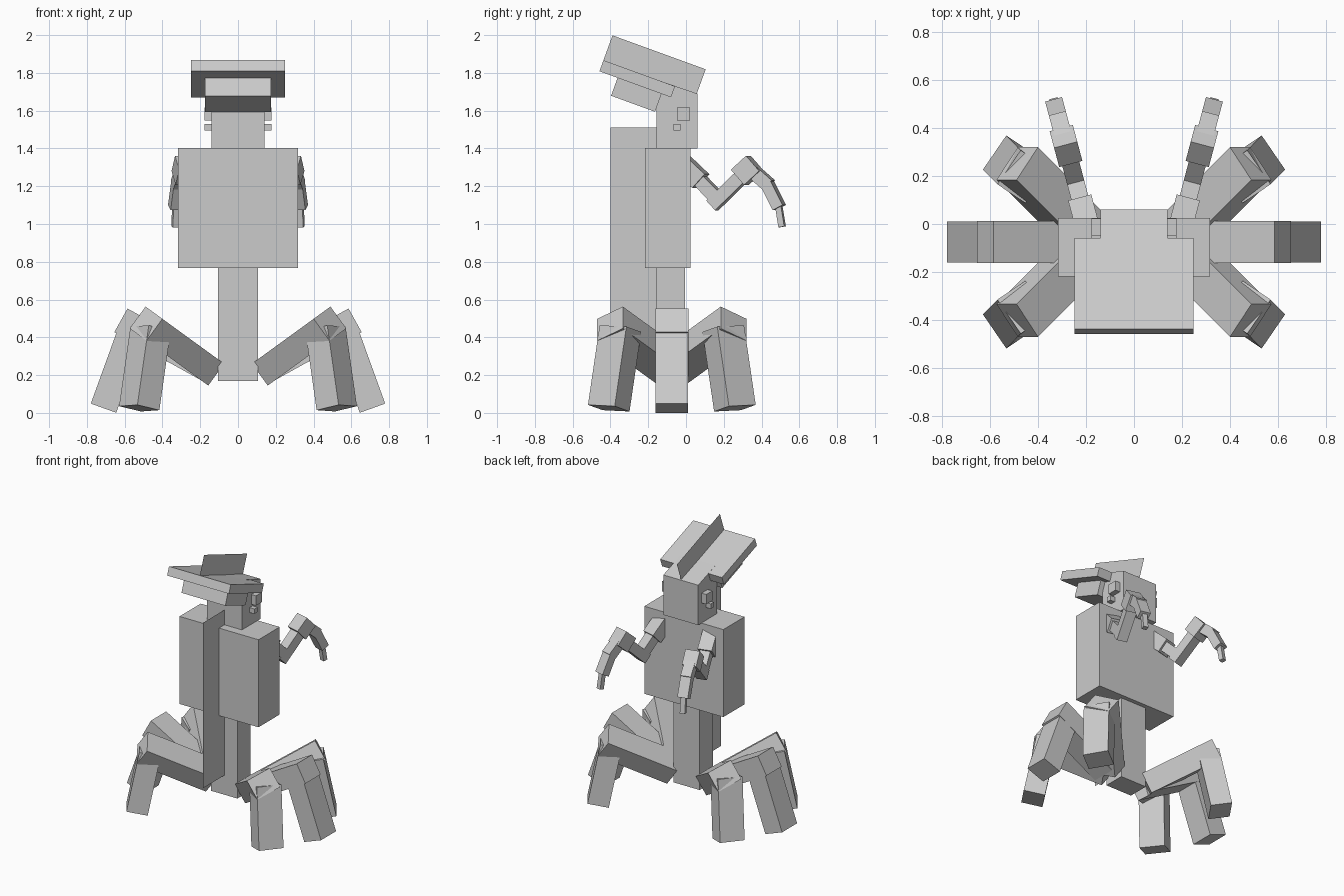
import bpy, bmesh, math
from mathutils import Vector, Matrix

cube = bpy.data.objects.get("Cube")
if cube:
    bpy.data.objects.remove(cube, do_unlink=True)

grey = bpy.data.materials.new("plain_grey")
grey.use_nodes = True
colour = (0.6, 0.6, 0.6, 1)
grey.diffuse_color = colour
grey.node_tree.nodes["Principled BSDF"].inputs["Base Color"].default_value = colour


def finish(name, bm):
    bmesh.ops.recalc_face_normals(bm, faces=bm.faces)
    mesh = bpy.data.meshes.new(name)
    bm.to_mesh(mesh)
    bm.free()
    mesh.materials.append(grey)
    obj = bpy.data.objects.new(name, mesh)
    bpy.context.collection.objects.link(obj)
    return obj


def profile(name, points, x0, x1):
    """Extrude a (y, z) outline from x0 to x1; equal values give a flat sheet."""
    bm = bmesh.new()
    face = bm.faces.new([bm.verts.new((x0, y, z)) for y, z in points])
    if x1 > x0:
        out = bmesh.ops.extrude_face_region(bm, geom=[face])["geom"]
        verts = [g for g in out if isinstance(g, bmesh.types.BMVert)]
        bmesh.ops.translate(bm, verts=verts, vec=(x1 - x0, 0, 0))
    return finish(name, bm)


def rect(y0, y1, z0, z1):
    return [(y0, z0), (y1, z0), (y1, z1), (y0, z1)]


def bar(name, start, end, width, thick, side):
    """Box running from start to end, with its width along the side direction."""
    start, end = Vector(start), Vector(end)
    along = end - start
    u = along.normalized()
    w = Vector(side)
    w = (w - u * w.dot(u)).normalized()
    frame = Matrix((w, u, w.cross(u))).transposed().to_4x4()
    frame = Matrix.Translation((start + end) / 2) @ frame
    size = Matrix.Diagonal((width, along.length, thick, 1))
    bm = bmesh.new()
    bmesh.ops.create_cube(bm, size=1, matrix=frame @ size)
    return finish(name, bm)


# Trunk
profile("torso", rect(-0.218, 0.025, 0.767, 1.402), -0.317, 0.317)
profile("lower_stem", rect(-0.157, -0.005, 0.17, 0.78), -0.105, 0.105)
profile("back_sheet", rect(-0.4, -0.157, 0.31, 1.51), 0, 0)

# Head and eyes
profile("head", [(-0.155, 1.4), (0.06, 1.4), (0.06, 1.69), (-0.155, 1.764)], -0.14, 0.14)
for side, s in (("left", 1), ("right", -1)):
    a, b = sorted((s * 0.13, s * 0.178))
    profile(side + "_large_eye", rect(-0.048, 0.022, 1.547, 1.618), a, b)
    profile(side + "_small_eye", rect(-0.066, -0.03, 1.494, 1.53), a, b)


# Sloping head plate, its underside block and its crest
def sloped(t0, t1, n0, n1):
    c, s = math.cos(math.radians(20)), math.sin(math.radians(20))
    return [(-0.437 + t * c + n * s, 1.867 - t * s + n * c)
            for t, n in ((t0, n0), (t1, n0), (t1, n1), (t0, n1))]


profile("head_plate", sloped(0, 0.403, -0.062, 0), -0.248, 0.248)
profile("head_underblock", sloped(0.102, 0.35, -0.163, -0.062), -0.176, 0.176)
profile("head_crest", sloped(0, 0.525, 0, 0.14), 0, 0)

# Arms: name, start (y, z), end (y, z), width, thickness
ARM = [
    ("shoulder", (-0.03, 1.33), (0.078, 1.227), 0.1, 0.1),
    ("upper_arm", (0.07, 1.235), (0.175, 1.128), 0.073, 0.07),
    ("forearm", (0.14, 1.098), (0.29, 1.245), 0.073, 0.07),
    ("wrist", (0.285, 1.247), (0.365, 1.321), 0.1, 0.108),
    ("hand", (0.335, 1.298), (0.44, 1.205), 0.073, 0.07),
    ("finger", (0.425, 1.225), (0.494, 1.087), 0.073, 0.06),
    ("claw", (0.49, 1.1), (0.509, 0.985), 0.035, 0.032),
]
for side, s in (("left", 1), ("right", -1)):
    for part, (y0, z0), (y1, z1), width, thick in ARM:
        bar(f"{side}_{part}",
            (s * (0.197 + 0.266 * y0), y0, z0), (s * (0.197 + 0.266 * y1), y1, z1),
            width, thick, (s, -0.266, 0))

# Legs: one straight pair and two splayed pairs mirrored about the stem
MID = -0.075
tilt, yaw = math.radians(36), math.radians(39)
turn = Matrix.Rotation(-tilt, 3, 'Y') @ Matrix.Rotation(yaw, 3, 'Z')
hip = Vector((0.16, 0, 0.235))
splay_knee = hip + turn @ Vector((0.52, 0, 0))
splay_side = turn @ Vector((0, 1, 0))
splay_foot = Vector((0.523, 0.334, 0.025))
splay_top = splay_foot + Vector((-0.143, -0.147, 1)).normalized() * 0.43


def leg(name, sx, sy, knee, upper_side, top, foot, lower_side):
    def place(p):
        return (sx * p[0], MID + sy * p[1], p[2])

    def flip(d):
        return (sx * d[0], sy * d[1], d[2])
    bar(name + "_upper_leg", place(hip), place(knee), 0.175, 0.143, flip(upper_side))
    bar(name + "_lower_leg", place(top), place(foot), 0.172, 0.143, flip(lower_side))


for side, sx in (("left", 1), ("right", -1)):
    leg(side + "_middle", sx, 1, (0.62, 0, 0.49), (0, 1, 0),
        (0.569, 0, 0.42), (0.712, 0, 0.025), (0, 1, 0))
    for end, sy in (("rear", 1), ("front", -1)):
        leg(f"{side}_{end}", sx, sy, splay_knee, splay_side,
            splay_top, splay_foot, (-0.092, 0.134, 0.007))
